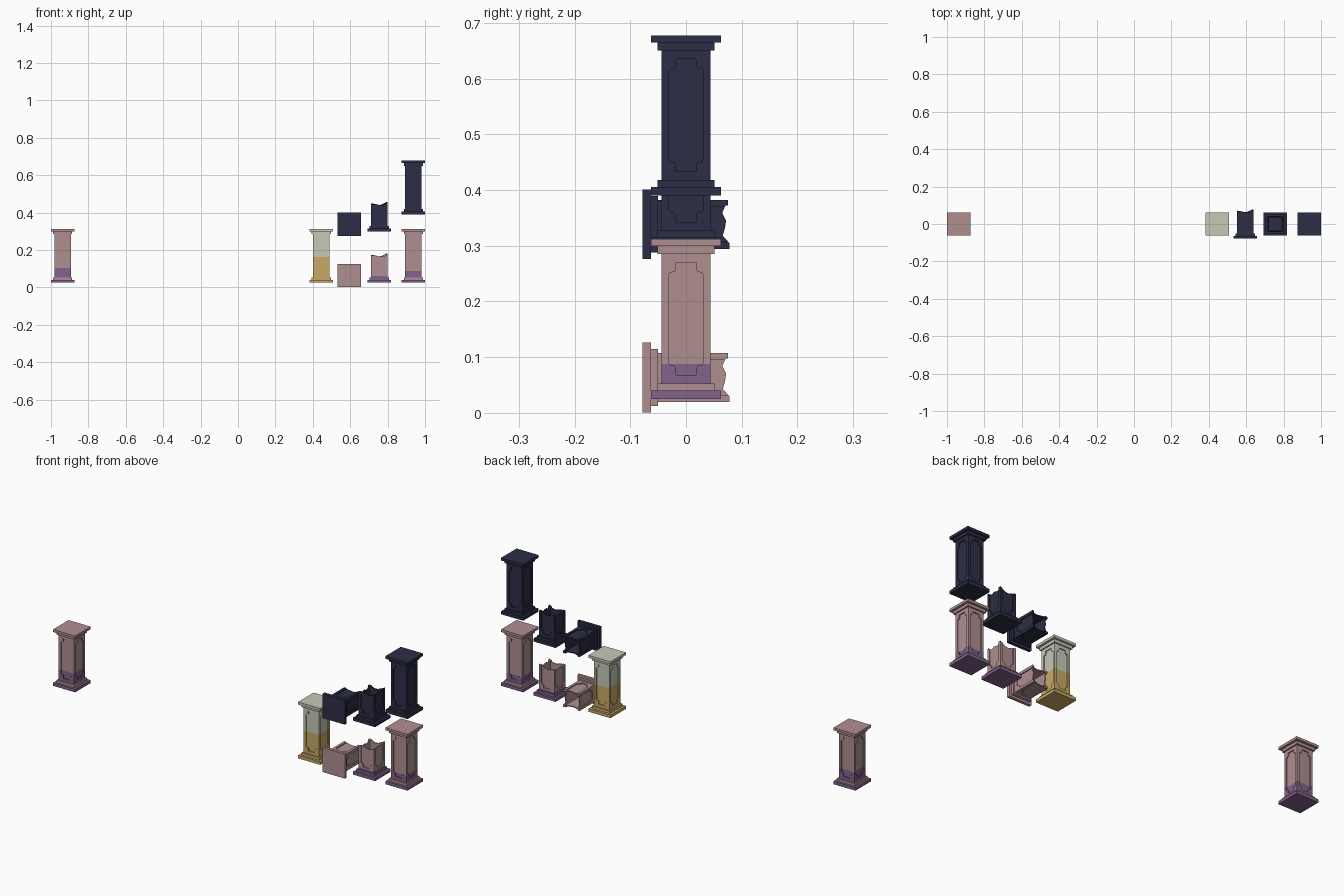
import bpy, bmesh
from math import pi
from mathutils import Matrix, Vector

cube = bpy.data.objects.get("Cube")
if cube:
    bpy.data.objects.remove(cube, do_unlink=True)


def material(name, rgb):
    m = bpy.data.materials.new(name)
    m.use_nodes = True
    m.diffuse_color = (*rgb, 1)
    m.node_tree.nodes["Principled BSDF"].inputs["Base Color"].default_value = (*rgb, 1)
    return m


PINK = material("dusty pink", (0.434, 0.275, 0.285))
PURPLE = material("muted purple", (0.223, 0.126, 0.264))
NAVY = material("dark navy", (0.027, 0.027, 0.061))
SAGE = material("pale sage", (0.562, 0.587, 0.47))
GOLD = material("ochre gold", (0.579, 0.4, 0.133))

# Shared sizes
PLATE, TIER, SHAFT, WALL, RECESS = 0.0625, 0.051, 0.044, 0.010, 0.005
HEIGHT = 0.2875
PANEL_LOW, PANEL_HIGH = 0.043, 0.245
NOTCH = [(0.018, 0), (0.018, 0.012), (0.021, 0.017), (0.028, 0.018), (0.031, 0.022)]


def add_object(name, bm):
    bmesh.ops.recalc_face_normals(bm, faces=bm.faces)
    mesh = bpy.data.meshes.new(name)
    bm.to_mesh(mesh)
    bm.free()
    obj = bpy.data.objects.new(name, mesh)
    bpy.context.collection.objects.link(obj)
    return obj


def box(name, half, z0, z1):
    bm = bmesh.new()
    size = Matrix.Diagonal((2 * half, 2 * half, z1 - z0, 1))
    bmesh.ops.create_cube(bm, size=1, matrix=Matrix.Translation((0, 0, (z0 + z1) / 2)) @ size)
    return add_object(name, bm)


def prism(bm, outline, y0, y1, turn):
    """Extrude an (x, z) outline from y0 to y1, then turn it about z."""
    rot = Matrix.Rotation(turn, 4, 'Z')
    face = bm.faces.new([bm.verts.new(rot @ Vector((x, y0, z))) for x, z in outline])
    moved = bmesh.ops.extrude_face_region(bm, geom=[face])["geom"]
    shift = rot @ Vector((0, y1 - y0, 0))
    bmesh.ops.translate(bm, vec=shift, verts=[v for v in moved if isinstance(v, bmesh.types.BMVert)])


def panel_outline():
    right = [(x, PANEL_HIGH - d) for x, d in NOTCH]
    right += [(x, PANEL_LOW + d) for x, d in reversed(NOTCH)]
    return right + [(-x, z) for x, z in reversed(right)]


def cut_panels(obj, turns):
    """Sink a notched panel into each given side."""
    bm = bmesh.new()
    for turn in turns:
        prism(bm, panel_outline(), -SHAFT - 0.01, -SHAFT + RECESS, turn)
    cutter = add_object("panel_cutter", bm)
    cutter.hide_render = True
    mod = obj.modifiers.new("panels", 'BOOLEAN')
    mod.operation, mod.solver, mod.object = 'DIFFERENCE', 'EXACT', cutter
    graph = bpy.context.evaluated_depsgraph_get()
    mesh = bpy.data.meshes.new_from_object(obj.evaluated_get(graph))
    obj.modifiers.clear()
    obj.data = mesh
    bpy.data.objects.remove(cutter, do_unlink=True)


def paint(obj, upper, lower, split):
    """Colour faces below the split height with the lower material."""
    mesh = obj.data
    mesh.materials.clear()
    mesh.materials.append(upper)
    mesh.materials.append(lower)
    bm = bmesh.new()
    bm.from_mesh(mesh)
    bmesh.ops.bisect_plane(bm, geom=bm.verts[:] + bm.edges[:] + bm.faces[:],
                           plane_co=(0, 0, split), plane_no=(0, 0, 1))
    for f in bm.faces:
        f.material_index = 1 if f.calc_center_median().z < split else 0
        f.smooth = False
    bm.to_mesh(mesh)
    bm.free()


def footing(name):
    return [box(name + "_base_plate", PLATE, 0, 0.015),
            box(name + "_base_step", TIER, 0.015, 0.028)]


def pillar(name, x, z, upper, lower, split, step=None):
    parts = footing(name)
    shaft = box(name + "_shaft", SHAFT, 0.028, 0.26)
    cut_panels(shaft, [k * pi / 2 for k in range(4)])
    parts += [shaft, box(name + "_cap_step", TIER, 0.26, 0.2745),
              box(name + "_cap_plate", PLATE, 0.2745, HEIGHT)]
    for part in parts:
        paint(part, upper, lower, split)
        part.location = (x, 0, z)
    if step:
        paint(parts[1], step, step, split)


# Broken rims: heights across each wall, left to right as seen from outside
RIMS = {
    "front": [0.146, 0.147, 0.143, 0.139, 0.142, 0.153],
    "right": [0.149, 0.143, 0.150, 0.148, 0.144, 0.156],
    "back": [0.156, 0.150, 0.142, 0.140, 0.147, 0.149],
    "left": [0.148, 0.140, 0.137, 0.143, 0.139, 0.145],
}


def broken_pillar(name, location, upper, lower, split, lying=False):
    parts = footing(name)
    for k, (side, rim) in enumerate(RIMS.items()):
        half = SHAFT if k % 2 == 0 else SHAFT - WALL
        n = len(rim) - 1
        top = [(half - 2 * half * i / n, h) for i, h in enumerate(reversed(rim))]
        bm = bmesh.new()
        prism(bm, [(-half, 0.028), (half, 0.028)] + top, -SHAFT, -SHAFT + WALL, k * pi / 2)
        wall = add_object(f"{name}_{side}_wall", bm)
        cut_panels(wall, [k * pi / 2])
        parts.append(wall)
    for part in parts:
        paint(part, upper, lower, split)
        part.location = location
        if lying:
            part.rotation_euler.x = -pi / 2


# Whole pillars
pillar("far_pillar", -0.9375, 0.025, PINK, PURPLE, 0.08, PINK)
pillar("near_pillar", 0.9375, 0.025, PINK, PURPLE, 0.063, PINK)
pillar("gold_pillar", 0.445, 0.025, SAGE, GOLD, 0.138)
pillar("dark_pillar", 0.9375, 0.39, NAVY, NAVY, 0.1)

# Broken pillars, standing and lying, in two rows
LIFT = 0.275
broken_pillar("broken_pillar", (0.755, 0, 0.025), PINK, PURPLE, 0.036)
broken_pillar("dark_broken_pillar", (0.755, 0, 0.025 + LIFT), NAVY, NAVY, 0.036)
broken_pillar("fallen_pillar", (0.595, -0.078, 0.0635), PINK, PINK, 0.036, True)
broken_pillar("dark_fallen_pillar", (0.595, -0.078, 0.0635 + LIFT), NAVY, NAVY, 0.036, True)
